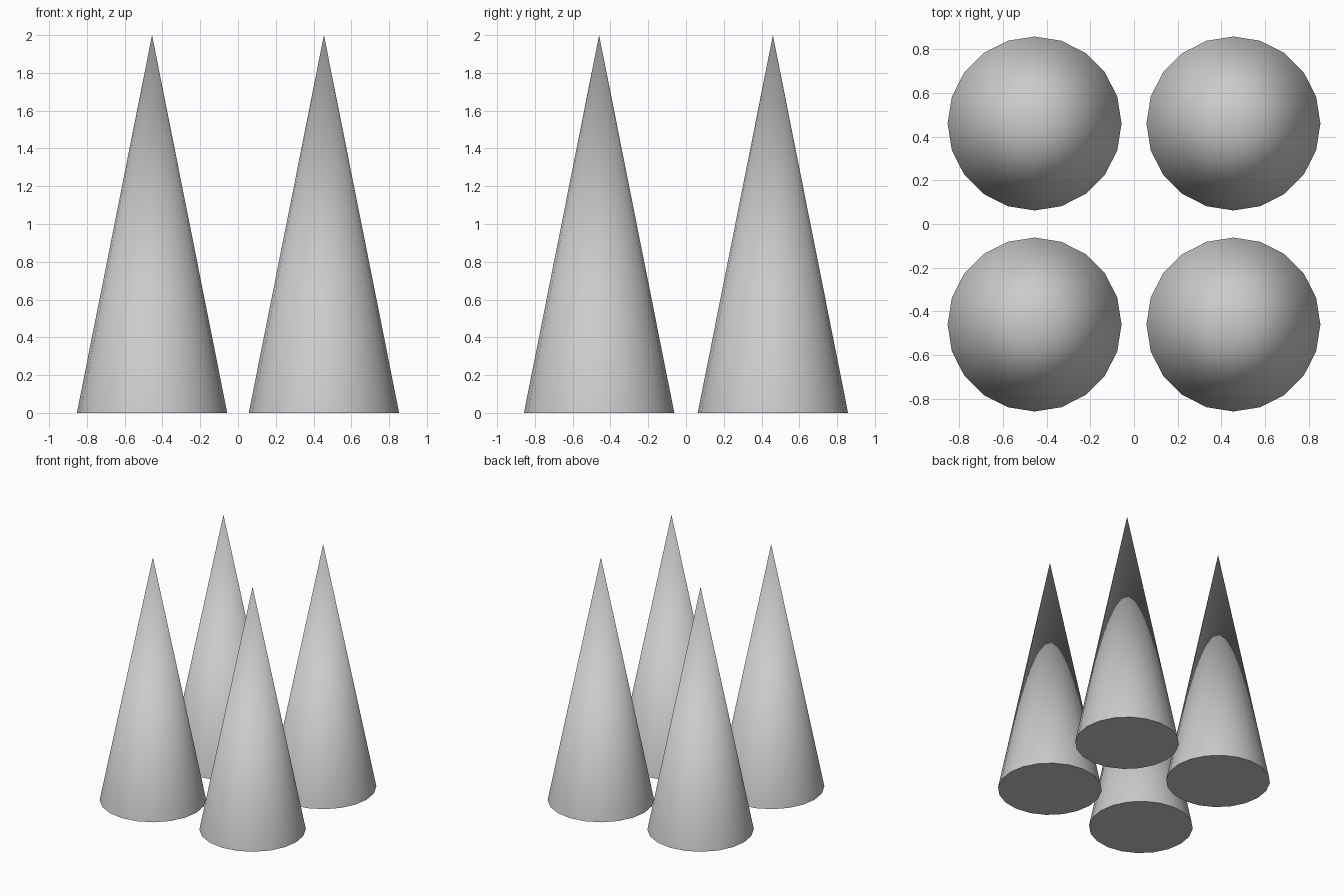
import bpy
import math

if "Cube" in bpy.data.objects:
    bpy.data.objects.remove(bpy.data.objects["Cube"])

RADIUS, HEIGHT = 0.398, 2.0
OFFSET_X, OFFSET_Y = 0.455, 0.46


def add_spike(name, x, y):
    # 20-sided closed cone standing on the ground, smooth sides, sharp base rim
    bpy.ops.mesh.primitive_cone_add(vertices=20, radius1=RADIUS, radius2=0,
                                    depth=HEIGHT, location=(x, y, HEIGHT / 2))
    cone = bpy.context.object
    cone.name = name
    bpy.ops.object.shade_smooth_by_angle(angle=math.radians(30))


# Four cones in a two by two arrangement
for row, sy in (("front", -1), ("back", 1)):
    for side, sx in (("left", -1), ("right", 1)):
        add_spike(f"{row}_{side}_cone", sx * OFFSET_X, sy * OFFSET_Y)
